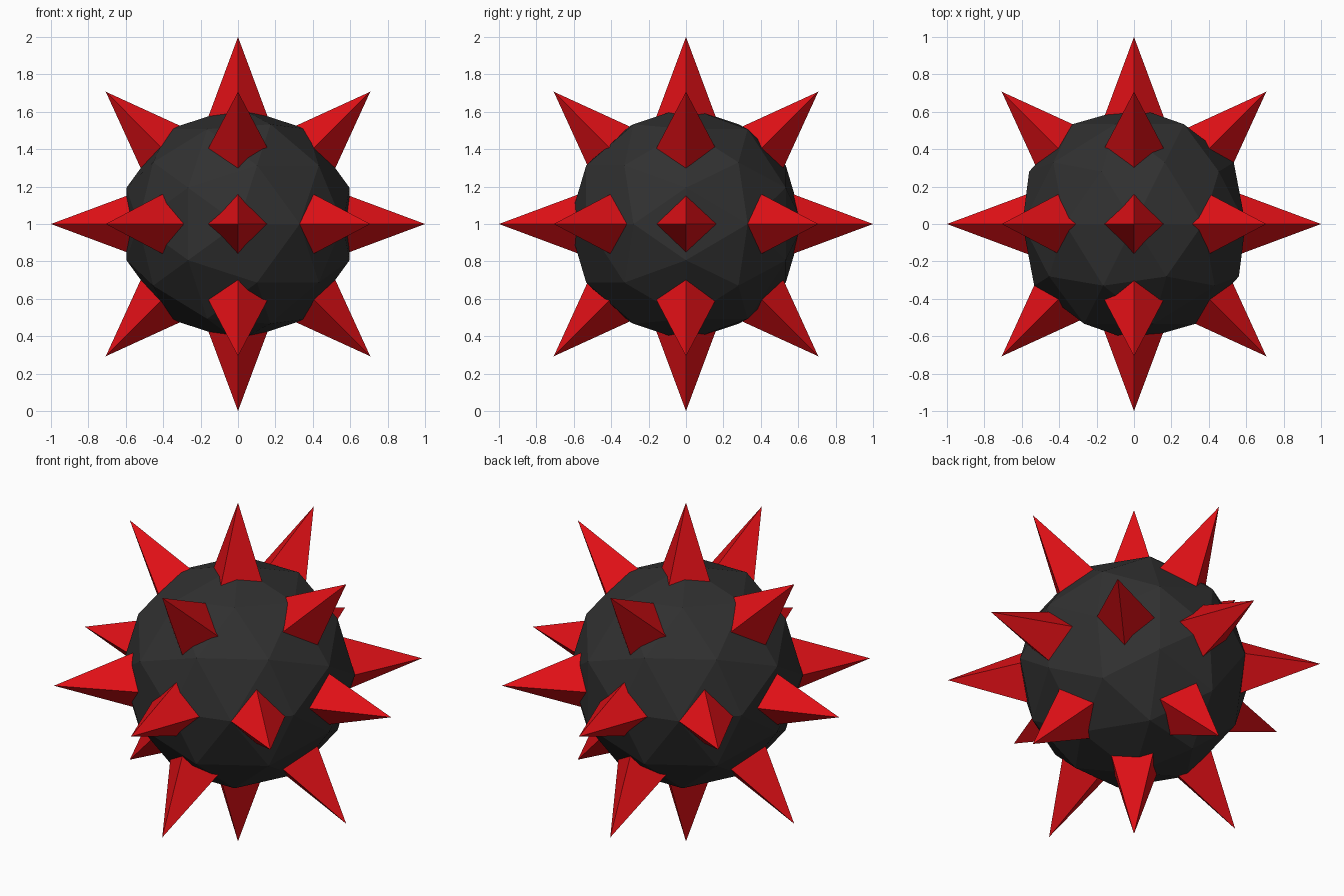
import bpy, bmesh, math
from itertools import product
from mathutils import Matrix, Vector

if "Cube" in bpy.data.objects:
    bpy.data.objects.remove(bpy.data.objects["Cube"])

CENTRE = Vector((0, 0, 1))
BALL_R = 0.627
BASE_D, TIP_D, SPIKE_R = 0.50, 1.0, 0.186   # spike base is sunk into the ball


def material(name, colour):
    m = bpy.data.materials.new(name)
    m.diffuse_color = colour
    m.use_nodes = True
    m.node_tree.nodes["Principled BSDF"].inputs["Base Color"].default_value = m.diffuse_color
    return m


def add_object(name, bm, mat):
    me = bpy.data.meshes.new(name)
    bm.to_mesh(me)
    bm.free()
    me.materials.append(mat)
    ob = bpy.data.objects.new(name, me)
    ob.location = CENTRE
    bpy.context.collection.objects.link(ob)
    return ob


black = material("black", (0.03, 0.03, 0.03, 1))
red = material("red", (0.75, 0.005, 0.008, 1))

# Faceted ball, with its pole turned towards the front
bm = bmesh.new()
bmesh.ops.create_icosphere(bm, subdivisions=2, radius=BALL_R,
                           matrix=Matrix.Rotation(math.pi / 2, 4, 'X'))
add_object("ball", bm, black)

# Four-sided spikes along the 6 axes and the 12 in-plane diagonals
bm = bmesh.new()
axes = [Vector((1, 0, 0)), Vector((0, 1, 0)), Vector((0, 0, 1))]
for c in product((-1, 0, 1), repeat=3):
    if sum(map(abs, c)) not in (1, 2):
        continue
    d = Vector(c).normalized()
    u = next(a for a in axes if abs(a.dot(d)) < 0.01)
    v = d.cross(u)
    mat = Matrix((u, v, d)).transposed().to_4x4()
    mat.translation = d * (BASE_D + TIP_D) / 2
    bmesh.ops.create_cone(bm, cap_ends=True, segments=4, radius1=SPIKE_R,
                          radius2=0, depth=TIP_D - BASE_D, matrix=mat)
bmesh.ops.remove_doubles(bm, verts=bm.verts, dist=1e-5)
bmesh.ops.recalc_face_normals(bm, faces=bm.faces)
add_object("spikes", bm, red)
